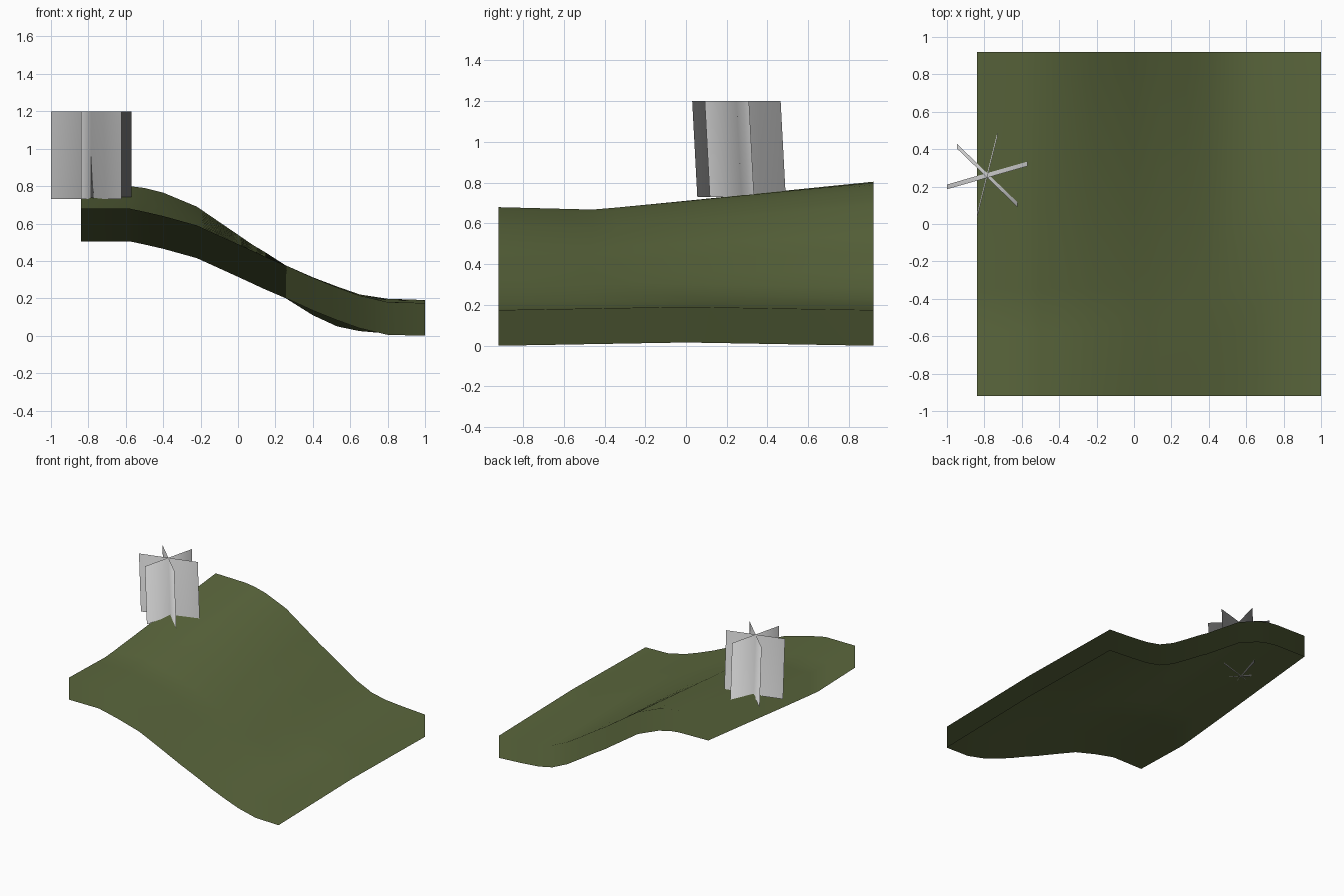
import bpy, bmesh, math
from mathutils import Vector

cube = bpy.data.objects.get("Cube")
if cube:
    bpy.data.objects.remove(cube, do_unlink=True)


def make_material(name, rgb):
    mat = bpy.data.materials.new(name)
    mat.use_nodes = True
    color = (*rgb, 1)
    mat.diffuse_color = color
    mat.node_tree.nodes["Principled BSDF"].inputs["Base Color"].default_value = color
    return mat


def make_object(name, bm, mat, normal_at):
    """Smooth object whose vertex normals follow a rule."""
    for face in bm.faces:
        face.smooth = True
    mesh = bpy.data.meshes.new(name)
    bm.to_mesh(mesh)
    bm.free()
    mesh.materials.append(mat)
    mesh.normals_split_custom_set_from_vertices(
        [normal_at(v.co).normalized() for v in mesh.vertices])
    obj = bpy.data.objects.new(name, mesh)
    bpy.context.collection.objects.link(obj)


def sample(xs, values, x):
    """Linear lookup along a profile."""
    for i in range(len(xs) - 1):
        if x <= xs[i + 1]:
            t = (x - xs[i]) / (xs[i + 1] - xs[i])
            return values[i] + t * (values[i + 1] - values[i])
    return values[-1]


grass = make_material("olive green", (0.104, 0.135, 0.046))
grey = make_material("light grey", (0.6, 0.6, 0.6))

# Hillside sheet: front and back profiles blended across the depth
stations = [-.84, -.58, -.5, -.4, -.22, 0, .08, .14, .28, .4, .53, .65, .8, 1]
front = [.68, .68, .663, .64, .59, .49, .453, .425, .365, .31, .258, .215, .18, .175]
back = [.805, .80, .79, .765, .69, .54, .485, .45, .36, .285, .225, .2, .187, .175]
rows = [-.92, -.45, 0, .45, .92]
blend = [0, -.1, .25, .62, 1]
HALF, SKIRT, STEPS = .92, .175, 16


def height(x, y):
    f = sample(rows, blend, y)
    z = (1 - f) * sample(stations, front, x) + f * sample(stations, back, x)
    bump = .016 * (1 - abs(y) / HALF) * min(max((x - .45) / .35, 0), 1)
    return z + bump


def ground_normal(co):
    d = .06
    x, y = co.x, min(max(co.y, d - HALF), HALF - d)
    return Vector((height(x - d, y) - height(x + d, y),
                   height(x, y - d) - height(x, y + d), 2 * d))


bm = bmesh.new()
grid = []
for x in stations:
    ys = [-HALF + 2 * HALF * j / STEPS for j in range(STEPS + 1)]
    grid.append([bm.verts.new((x, y, height(x, y))) for y in ys])
for a, b in zip(grid, grid[1:]):
    for j in range(STEPS):
        bm.faces.new((a[j], b[j], b[j + 1], a[j + 1]))

# Skirt hanging straight down from the rim, open underneath
rim = [e for e in bm.edges if e.is_boundary]
skirt = bmesh.ops.extrude_edge_only(bm, edges=rim)["geom"]
lower = [v for v in skirt if isinstance(v, bmesh.types.BMVert)]
bmesh.ops.translate(bm, verts=lower, vec=(0, 0, -SKIRT))
for face in bm.faces:
    face.normal_update()
    mid = face.calc_center_median()
    outward = face.normal.x * mid.x + face.normal.y * mid.y
    if abs(face.normal.z) < .01 and outward < 0:
        face.normal_flip()
make_object("hillside", bm, grass, ground_normal)

# Three crossed upright cards, leaning slightly to the front
CENTRE, RADIUS = Vector((-.785, .26)), .2237
BASE, TIP, LEAN = .73, 1.2, .0125


def card_normal(co):
    out = (co.xy - CENTRE) / RADIUS
    return Vector((out.x * .5, out.y * .5, 1))


for name, degrees in (("left_card", 16), ("middle_card", 76), ("right_card", -44)):
    angle = math.radians(degrees)
    along = Vector((math.cos(angle), math.sin(angle))) * RADIUS
    bm = bmesh.new()
    columns = []
    for k in (-1, 0, 1):
        p = CENTRE + along * k
        columns.append((bm.verts.new((p.x, p.y + LEAN, BASE)),
                        bm.verts.new((p.x, p.y - LEAN, TIP))))
    for a, b in zip(columns, columns[1:]):
        bm.faces.new((a[0], b[0], b[1], a[1]))
    make_object(name, bm, grey, card_normal)
